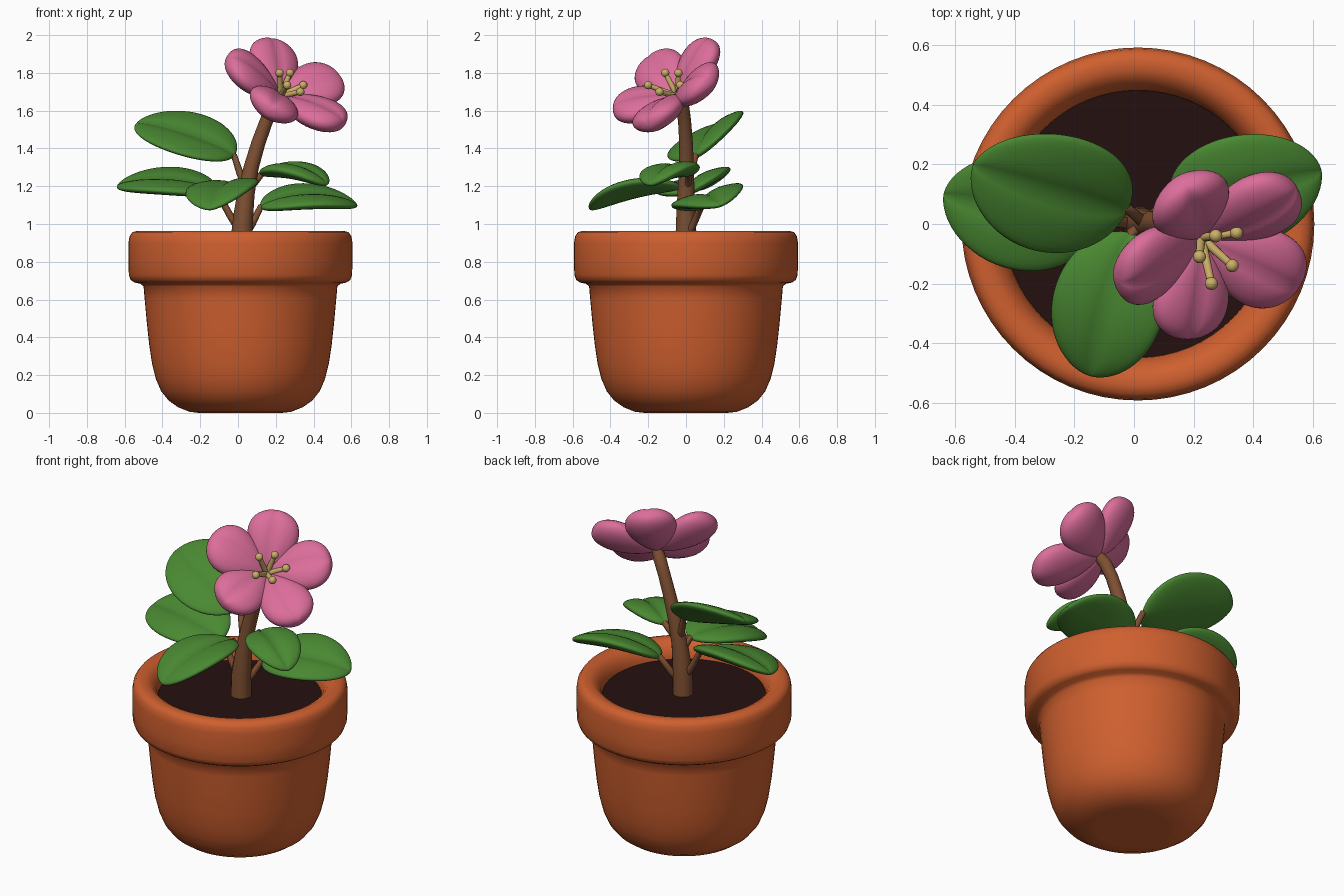
import bpy, bmesh, math
from mathutils import Vector as V

if "Cube" in bpy.data.objects:
    bpy.data.objects.remove(bpy.data.objects["Cube"])


def material(name, rgb):
    m = bpy.data.materials.new(name)
    m.diffuse_color = (*rgb, 1)
    m.use_nodes = True
    m.node_tree.nodes["Principled BSDF"].inputs["Base Color"].default_value = m.diffuse_color
    return m


TERRACOTTA = material("terracotta", (0.62, 0.115, 0.028))
SOIL = material("dark_soil", (0.018, 0.005, 0.005))
BARK = material("brown_stem", (0.21, 0.08, 0.032))
GREEN = material("leaf_green", (0.068, 0.25, 0.032))
PINK = material("petal_pink", (0.72, 0.155, 0.33))
YELLOW = material("stamen_yellow", (0.6, 0.43, 0.14))


def loft(name, rings, mat):
    """Skin a list of equal-length point rings and cap both ends."""
    bm = bmesh.new()
    rows = [[bm.verts.new(p) for p in r] for r in rings]
    n = len(rows[0])
    for a, b in zip(rows, rows[1:]):
        for i in range(n):
            j = (i + 1) % n
            bm.faces.new((a[i], a[j], b[j], b[i]))
    bm.faces.new(rows[0][::-1])
    bm.faces.new(rows[-1])
    bmesh.ops.recalc_face_normals(bm, faces=bm.faces)
    me = bpy.data.meshes.new(name)
    bm.to_mesh(me)
    bm.free()
    me.materials.append(mat)
    ob = bpy.data.objects.new(name, me)
    bpy.context.collection.objects.link(ob)
    for p in me.polygons:
        p.use_smooth = len(p.vertices) == 4   # end caps stay flat
    return ob


def angles(n):
    return [2 * math.pi * i / n for i in range(n)]


def lathe(name, profile, mat, n=64, centre=(0.013, 0)):
    return loft(name, [[(centre[0] + r * math.cos(a), centre[1] + r * math.sin(a), z)
                        for a in angles(n)] for r, z in profile], mat)


def tube(name, pts, radii, mat, n=14):
    """Round tube through points with a radius at each."""
    pts = [V(p) for p in pts]
    rings = []
    for i, p in enumerate(pts):
        d = (pts[min(i + 1, len(pts) - 1)] - pts[max(i - 1, 0)]).normalized()
        s = d.cross(V((0, 1, 0))).normalized()
        u = s.cross(d)
        rings.append([p + radii[i] * (s * math.cos(a) + u * math.sin(a)) for a in angles(n)])
    return loft(name, rings, mat)


def blade(name, base, tip, up, width, thick, mat, a, b, fold=0.0, groove=0.0, arch=0.0):
    """Puffy leaf or petal: width follows t^a (1-t)^b, with a folded, grooved midrib."""
    base, tip, up = V(base), V(tip), V(up)
    d = tip - base
    f = d.normalized()
    u = (up - f * up.dot(f)).normalized()
    s = f.cross(u)
    peak = (a / (a + b)) ** a * (b / (a + b)) ** b
    steps = 28
    rings = []
    for k in range(steps + 1):
        t = 0.5 - 0.5 * math.cos(math.pi * (0.02 + 0.965 * k / steps))
        q = t ** a * (1 - t) ** b / peak
        ring = []
        for th in angles(32):
            c, h = math.cos(th), math.sin(th)
            z = h * thick / 2 * q ** 0.8 + fold * abs(c) ** 1.3 * width / 2 * q
            if h > 0:
                z -= groove * q * math.exp(-(c / 0.18) ** 2)
            z += arch * 4 * t * (1 - t)
            ring.append(base + d * t + s * (c * width / 2 * q) + u * z)
        rings.append(ring)
    return loft(name, rings, mat)


# Pot: rounded body, overhanging rim, inner lip
lathe("pot", [(0.22, 0), (0.27, 0.006), (0.33, 0.03), (0.38, 0.065), (0.42, 0.115), (0.448, 0.18),
              (0.468, 0.26), (0.483, 0.36), (0.496, 0.48), (0.507, 0.6), (0.513, 0.67),
              (0.53, 0.684), (0.56, 0.69), (0.581, 0.703), (0.591, 0.73), (0.593, 0.8),
              (0.593, 0.9), (0.587, 0.935), (0.572, 0.957), (0.545, 0.964), (0.515, 0.962),
              (0.488, 0.948), (0.465, 0.92), (0.45, 0.885), (0.445, 0.83)], TERRACOTTA)
lathe("soil", [(0.45, 0.82), (0.45, 0.868)], SOIL)

# Stem and leaf stalks
tube("stem", [(0.02, 0, 0.84), (0.023, 0, 1.0), (0.042, 0, 1.16), (0.07, 0.003, 1.3),
              (0.108, 0, 1.43), (0.152, -0.008, 1.55), (0.19, -0.02, 1.63), (0.225, -0.04, 1.68)],
     [0.058, 0.055, 0.046, 0.04, 0.037, 0.035, 0.036, 0.03], BARK)

# Leaves: stalk start on the stem, base, tip, up direction, width
LEAVES = [
    ("upper_left", (0.04, 0, 1.2), (-0.02, 0.05, 1.36), (-0.54, 0.2, 1.53), (0.1, -0.5, 0.9), 0.45, 0.02),
    ("lower_left", (0.02, 0, 0.95), (-0.11, 0.01, 1.17), (-0.64, 0.1, 1.2), (0, -0.3, 0.95), 0.41, 0.03),
    ("front", (0.04, 0, 1.12), (-0.01, -0.03, 1.2), (-0.15, -0.51, 1.08), (-0.08, 0, 1), 0.38, 0.04),
    ("upper_right", (0.04, 0, 1.18), (0.13, 0.02, 1.27), (0.47, -0.19, 1.21), (0, -0.1, 1), 0.29, 0.04),
    ("lower_right", (0.03, 0, 0.93), (0.12, 0.08, 1.09), (0.63, 0.18, 1.1), (0, -0.28, 0.95), 0.39, 0.04),
]
for name, root, base, tip, up, width, arch in LEAVES:
    end = V(base).lerp(V(tip), 0.1)
    mid = V(root).lerp(V(base), 0.5) + V((0, 0, -0.01))
    tube(name + "_stalk", [root, mid, base, end], [0.022, 0.019, 0.017, 0.012], BARK, 10)
    blade(name + "_leaf", base, tip, up, width, 0.085, GREEN, 0.5, 0.55,
          fold=0.1, groove=0.02, arch=arch)

# Flower: five petals around a tilted axis
HUB = V((0.22, -0.04, 1.67))
AXIS = V((0.43, -0.55, 0.72))
PETALS = [(0.165, 0.14, 1.975), (-0.055, -0.19, 1.875), (0.165, -0.385, 1.6),
          (0.555, -0.205, 1.525), (0.54, 0.13, 1.77)]
for i, tip in enumerate(PETALS):
    blade(f"petal_{i + 1}", HUB, tip, AXIS, 0.285, 0.14, PINK, 0.85, 0.48,
          fold=0.08, groove=0.012)

# Stamens with round tips
ROOT = V((0.225, -0.045, 1.675))
TIPS = [(0.22, -0.11, 1.8), (0.275, -0.04, 1.8), (0.345, -0.03, 1.735),
        (0.33, -0.14, 1.7), (0.26, -0.2, 1.735)]
for i, tip in enumerate(TIPS):
    start = ROOT.lerp(V(tip), 0.1)
    tube(f"stamen_{i + 1}", [start, tip], [0.016, 0.013], YELLOW, 10)
    bpy.ops.mesh.primitive_uv_sphere_add(segments=16, ring_count=10, radius=0.022, location=tip)
    ball = bpy.context.object
    ball.name = f"stamen_tip_{i + 1}"
    ball.data.materials.append(YELLOW)
    bpy.ops.object.shade_smooth()
